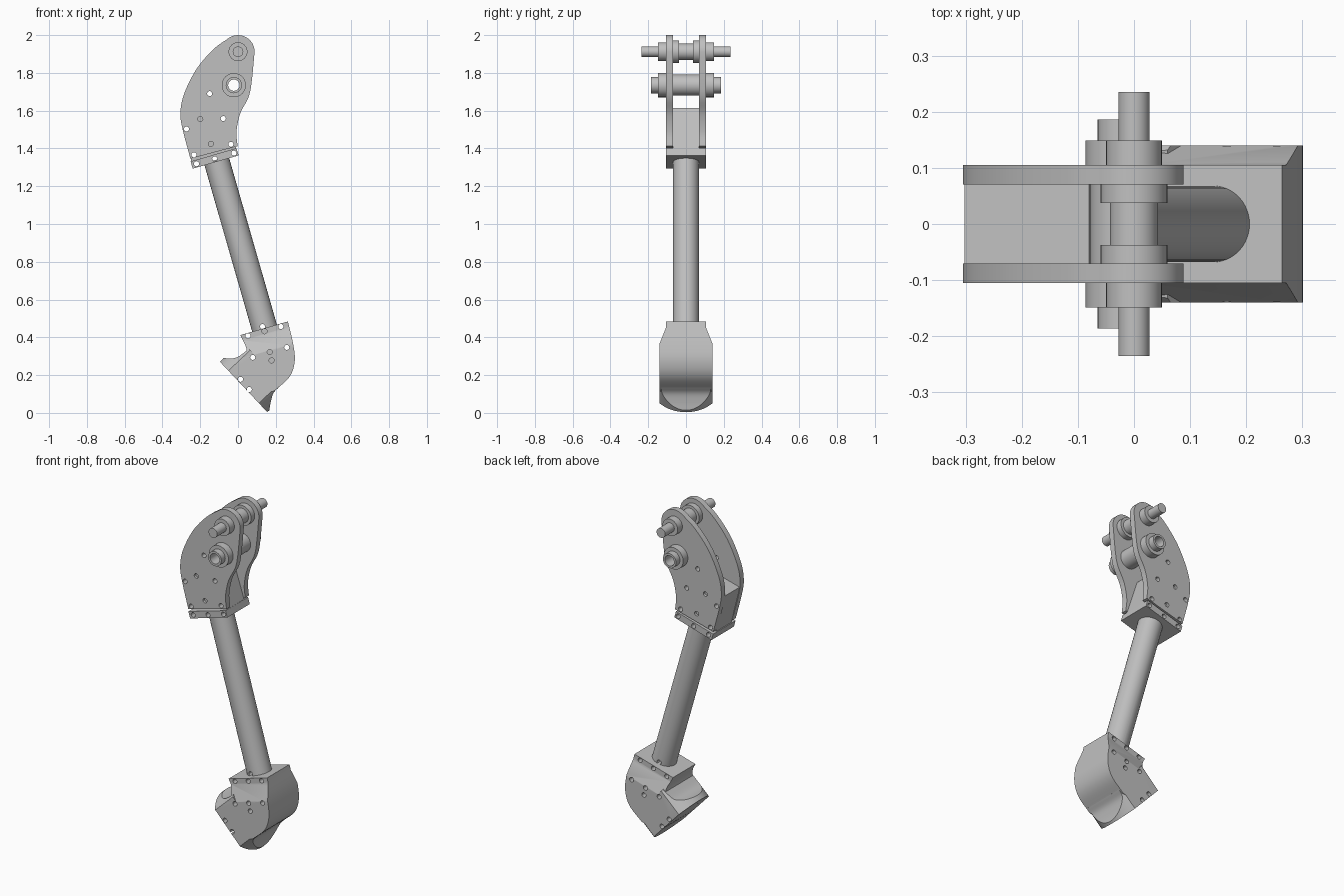
import bpy, bmesh, math
from mathutils import Vector, Matrix

cube = bpy.data.objects.get("Cube")
if cube:
    bpy.data.objects.remove(cube, do_unlink=True)

steel = bpy.data.materials.new("grey steel")
steel.use_nodes = True
COLOUR = (0.53, 0.53, 0.53, 1)
steel.diffuse_color = COLOUR
steel.node_tree.nodes["Principled BSDF"].inputs["Base Color"].default_value = COLOUR

TILT = math.radians(16)
UP = Vector((-math.sin(TILT), 0, math.cos(TILT)))      # along the tilted leg
SIDE = Vector((math.cos(TILT), 0, math.sin(TILT)))     # across the tilted leg
Y = Vector((0, 1, 0))


def finish(name, bm):
    bmesh.ops.recalc_face_normals(bm, faces=bm.faces[:])
    mesh = bpy.data.meshes.new(name)
    bm.to_mesh(mesh)
    bm.free()
    mesh.materials.append(steel)
    ob = bpy.data.objects.new(name, mesh)
    bpy.context.collection.objects.link(ob)
    return ob


def curve(points, steps=6):
    """Smooth line through the points."""
    pts = [Vector(p) for p in points]
    pts = [2 * pts[0] - pts[1]] + pts + [2 * pts[-1] - pts[-2]]
    out = []
    for a, b, c, d in zip(pts, pts[1:], pts[2:], pts[3:]):
        for i in range(steps):
            t = i / steps
            out.append(0.5 * (2 * b + (c - a) * t + (2 * a - 5 * b + 4 * c - d) * t * t
                              + (3 * b - a - 3 * c + d) * t ** 3))
    return out + [pts[-2]]


def prism(corners, sweep):
    """Extrude a planar outline of 3D corners along a vector."""
    bm = bmesh.new()
    face = bm.faces.new([bm.verts.new(c) for c in corners])
    new = bmesh.ops.extrude_face_region(bm, geom=[face])["geom"]
    bmesh.ops.translate(bm, vec=sweep, verts=[v for v in new if isinstance(v, bmesh.types.BMVert)])
    return bm


def slab(profile, y0, y1):
    return prism([(p[0], y0, p[1]) for p in profile], Y * (y1 - y0))


def add_rod(bm, start, end, radius, segments=32):
    start, end = Vector(start), Vector(end)
    axis = end - start
    matrix = Matrix.Translation((start + end) / 2) @ axis.to_track_quat("Z", "Y").to_matrix().to_4x4()
    bmesh.ops.create_cone(bm, cap_ends=True, segments=segments, radius1=radius, radius2=radius,
                          depth=axis.length, matrix=matrix)


def rod(name, start, end, radius, segments=32):
    bm = bmesh.new()
    add_rod(bm, start, end, radius, segments)
    return finish(name, bm)


def cross_rod(name, centre, y0, y1, radius):
    x, z = centre
    return rod(name, (x, y0, z), (x, y1, z), radius)


def boolean(ob, cutter, operation):
    mod = ob.modifiers.new(operation.title(), "BOOLEAN")
    mod.operation, mod.object, mod.solver = operation, cutter, "EXACT"
    cutter.hide_render = True
    bpy.context.view_layer.objects.active = ob
    bpy.ops.object.modifier_apply(modifier=mod.name)


def drill(name, through, blind, depth):
    """Cutter made of through holes and shallow holes on both sides."""
    bm = bmesh.new()
    for x, z in through:
        add_rod(bm, (x, -0.3, z), (x, 0.3, z), 0.0135, 16)
    for x, z in blind:
        for s in (-1, 1):
            add_rod(bm, (x, s * depth, z), (x, s * 0.3, z), 0.0135, 16)
    return finish(name, bm)


parts, cutters = [], []
TOP_PIN, LOW_PIN = (0, 1.912), (-0.022, 1.735)

# Upper bracket: two curved cheek plates, a filler web and a base block
crown = [(0.088 * math.cos(a), 1.912 + 0.088 * math.sin(a))
         for a in [math.radians(d) for d in range(0, 121, 10)]]
outer = curve([(-0.044, 1.988), (-0.13, 1.925), (-0.22, 1.82), (-0.285, 1.69), (-0.305, 1.59),
               (-0.293, 1.5), (-0.252, 1.346)])
inner = curve([(-0.002, 1.412), (-0.008, 1.49), (0.012, 1.585), (0.055, 1.67), (0.072, 1.75), (0.088, 1.912)])
plate = crown + outer[1:] + inner[:-1]
low_corner = Vector((-0.24, 0, 1.293))
block = [low_corner, low_corner + SIDE * 0.253, low_corner + SIDE * 0.253 + UP * 0.04,
         low_corner + UP * 0.04]
web = [(-0.245, 1.325), (-0.29, 1.5), (-0.302, 1.556), (-0.08, 1.615), (-0.009, 1.4)]
holes = drill("bracket_drill",
              [(-0.15, 1.69), (-0.273, 1.503), (-0.078, 1.558), (-0.233, 1.366), (-0.038, 1.422),
               (-0.22, 1.319), (-0.123, 1.345), (-0.022, 1.375)],
              [(-0.2, 1.555), (-0.143, 1.424)], 0.09)
cutters.append(holes)
bore = cross_rod("pin_bore", LOW_PIN, -0.3, 0.3, 0.03)
cutters.append(bore)
bracket = [finish("right_cheek_plate", slab(plate, -0.105, -0.07)),
           finish("left_cheek_plate", slab(plate, 0.07, 0.105)),
           finish("bracket_web", slab(web, -0.07, 0.07)),
           finish("bracket_base", prism([c - Y * 0.105 for c in block], Y * 0.21))]
for ob in bracket:
    boolean(ob, holes, "DIFFERENCE")
for ob in bracket[:2]:
    boolean(ob, bore, "DIFFERENCE")
parts += bracket

# Pivot pins with their collars
parts += [cross_rod("top_pin", TOP_PIN, -0.235, 0.235, 0.028),
          cross_rod("top_pin_sleeve", TOP_PIN, -0.04, 0.04, 0.043)]
tubes = [cross_rod("lower_tube", LOW_PIN, -0.186, 0.186, 0.043),
         cross_rod("lower_tube_sleeve", LOW_PIN, -0.07, 0.07, 0.056)]
for label, s in (("right", -1), ("left", 1)):
    parts += [cross_rod(label + "_top_outer_collar", TOP_PIN, s * 0.105, s * 0.149, 0.05),
              cross_rod(label + "_top_inner_collar", TOP_PIN, s * 0.037, s * 0.07, 0.06)]
    tubes.append(cross_rod(label + "_lower_collar", LOW_PIN, s * 0.105, s * 0.149, 0.064))
for ob in tubes:
    boolean(ob, bore, "DIFFERENCE")
parts += tubes

# Shin tube with a cross hole just above the foot
shin_top = Vector((-0.115, 0, 1.34))
shin = rod("shin_tube", shin_top, shin_top - UP * 0.96, 0.068, 48)
shin_hole = drill("shin_drill", [(0.13, 0.457)], [], 0)
cutters.append(shin_hole)
boolean(shin, shin_hole, "DIFFERENCE")
parts.append(shin)

# Foot body, its sides drawn in above the shoulder line to meet the narrow flange
heel = curve([(0.264, 0.484), (0.293, 0.36), (0.3, 0.27), (0.272, 0.19), (0.195, 0.118)])
instep = curve([(0.02, 0.29), (0.043, 0.325), (0.04, 0.355), (0.012, 0.412)])
bm = slab(heel + [Vector((0.17, 0.11)), Vector((0.11, 0.053)), Vector((-0.05, 0.222))] + instep,
          -0.14, 0.14)
foot_top = Vector((0.264, 0, 0.484))
FLANGE, SHOULDER = -0.03, -0.12
for height in (FLANGE, SHOULDER):
    bmesh.ops.bisect_plane(bm, geom=bm.verts[:] + bm.edges[:] + bm.faces[:],
                           plane_co=foot_top + UP * height, plane_no=UP)
for v in bm.verts:
    rise = ((v.co - foot_top).dot(UP) - SHOULDER) / (FLANGE - SHOULDER)
    v.co.y = math.copysign(0.14 - 0.035 * min(max(rise, 0), 1), v.co.y)
body = finish("foot_body", bm)

# Round sole pad with a saddle in front and a lip behind
toe = curve([(-0.086, 0.292), (-0.04, 0.288), (0.0, 0.297), (0.06, 0.34)])
back = curve([(0.215, 0.135), (0.188, 0.105), (0.174, 0.06), (0.165, 0.01)])
sole = finish("sole_pad", slab(toe + back + [Vector((0.155, 0.004)), Vector((-0.096, 0.271))],
                               -0.1399, 0.1399))
centre, normal = Vector((0.03, 0, 0.1375)), Vector((0.727, 0, 0.686))
disc = rod("sole_form", centre - normal * 0.2, centre + normal * 0.5, 0.183, 96)
cutters.append(disc)
boolean(sole, disc, "INTERSECT")

foot_holes = drill("foot_drill",
                   [(0.053, 0.408), (0.14, 0.432), (0.227, 0.457), (0.258, 0.347), (0.078, 0.294),
                    (0.013, 0.178), (0.06, 0.124)],
                   [(0.168, 0.322), (0.178, 0.278)], 0.1)
cutters.append(foot_holes)
for ob in (body, sole):
    boolean(ob, foot_holes, "DIFFERENCE")
parts += [body, sole]

for ob in cutters:
    bpy.data.objects.remove(ob, do_unlink=True)

# Smooth round surfaces, keep machined edges crisp
bpy.ops.object.select_all(action="DESELECT")
for ob in parts:
    ob.select_set(True)
bpy.context.view_layer.objects.active = parts[0]
bpy.ops.object.shade_smooth_by_angle(angle=math.radians(30))
